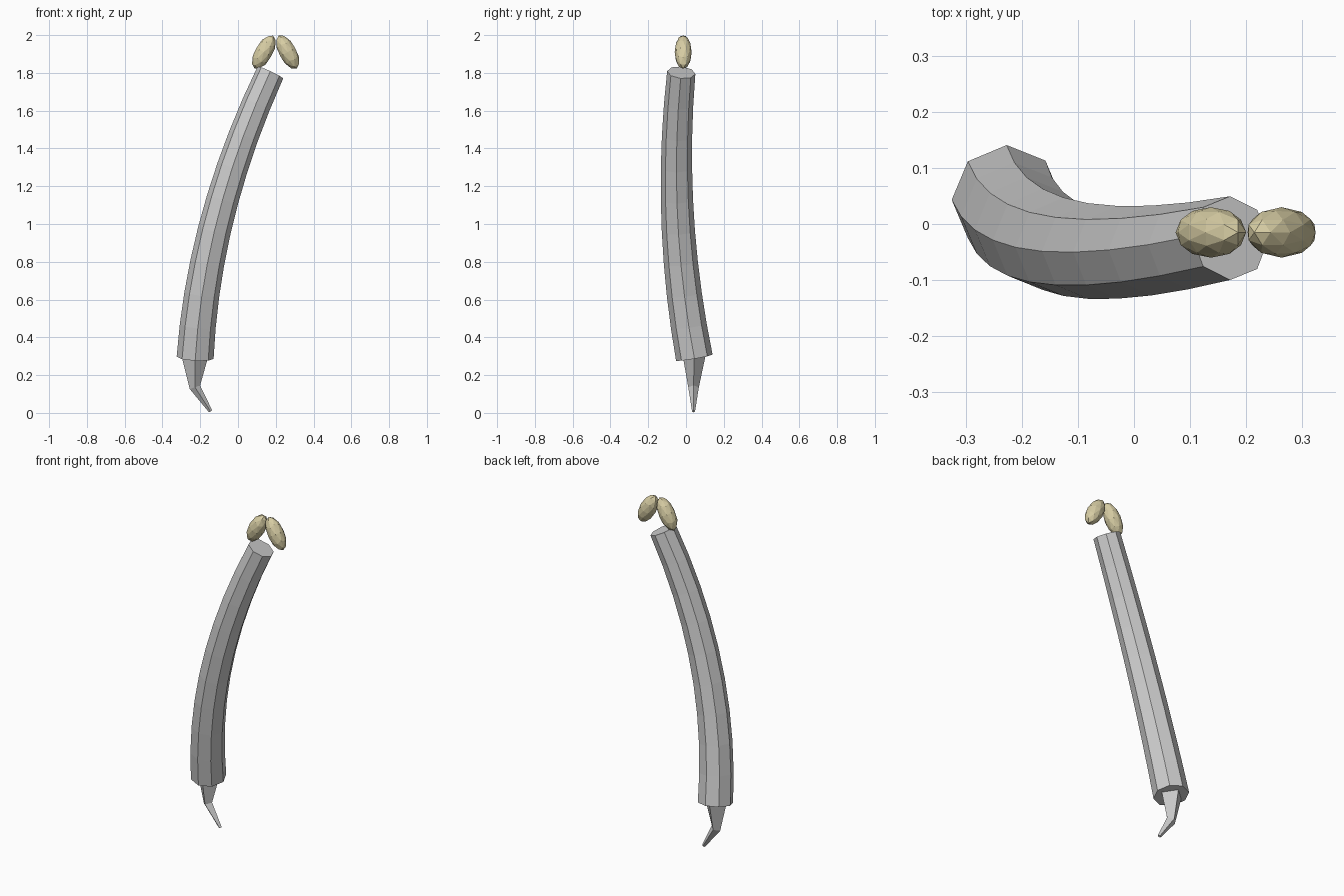
import bpy, bmesh, math
from mathutils import Vector, Matrix

if "Cube" in bpy.data.objects:
    bpy.data.objects.remove(bpy.data.objects["Cube"])


def make_object(name, bm):
    bmesh.ops.recalc_face_normals(bm, faces=bm.faces)
    me = bpy.data.meshes.new(name)
    bm.to_mesh(me)
    bm.free()
    ob = bpy.data.objects.new(name, me)
    bpy.context.collection.objects.link(ob)
    return ob


def loft(name, sections, sides):
    """Sections: (centre, normal, x radius, y radius), bridged and capped."""
    bm = bmesh.new()
    rings = []
    for centre, normal, rx, ry in sections:
        n = Vector(normal).normalized()
        u = Vector((1, 0, 0))
        u = (u - n * u.dot(n)).normalized()
        v = n.cross(u)
        ring = []
        for i in range(sides):
            a = math.tau * i / sides
            ring.append(bm.verts.new(Vector(centre) + u * rx * math.cos(a) + v * ry * math.sin(a)))
        rings.append(ring)
    for lo, hi in zip(rings, rings[1:]):
        for i in range(sides):
            j = (i + 1) % sides
            bm.faces.new((lo[i], lo[j], hi[j], hi[i]))
    bm.faces.new(rings[0][::-1])
    bm.faces.new(rings[-1])
    return make_object(name, bm)


# Curved, tapering eight-sided limb
limb = []
steps, height = 9, 1.51
for k in range(steps + 1):
    t = k / steps
    h = height * t
    centre = (-0.227 + 0.06 * h + 0.135 * h * h, 0.044 - 0.19 * h + 0.0955 * h * h, 0.292 + h)
    tangent = (0.06 + 0.27 * h, -0.17 + 0.18 * h, 1)
    r = 0.098 + (0.075 - 0.098) * t
    limb.append((centre, tangent, r, r))
loft("limb", limb, 8)

# Bent four-sided claw below the limb
loft("claw", [
    ((-0.145, 0.04, 0.008), (0.5, 0, -0.8), 0.010, 0.008),
    ((-0.228, 0.04, 0.136), (0.34, 0, -1), 0.029, 0.028),
    ((-0.228, 0.043, 0.30), (0, 0, -1), 0.071, 0.060),
], 4)

# Pair of leaning faceted pods at the tip, mirrored about x = 0.2
mat = bpy.data.materials.new("pale_yellow")
mat.diffuse_color = (0.68, 0.61, 0.37, 1)
mat.use_nodes = True
mat.node_tree.nodes["Principled BSDF"].inputs["Base Color"].default_value = mat.diffuse_color
for side, name in ((-1, "left_pod"), (1, "right_pod")):
    bm = bmesh.new()
    m = (Matrix.Translation((0.2 + side * 0.063, -0.015, 1.91))
         @ Matrix.Rotation(math.radians(-29 * side), 4, 'Y')
         @ Matrix.Diagonal((0.047, 0.045, 0.1, 1)))
    bmesh.ops.create_icosphere(bm, subdivisions=2, radius=1, matrix=m)
    make_object(name, bm).data.materials.append(mat)
